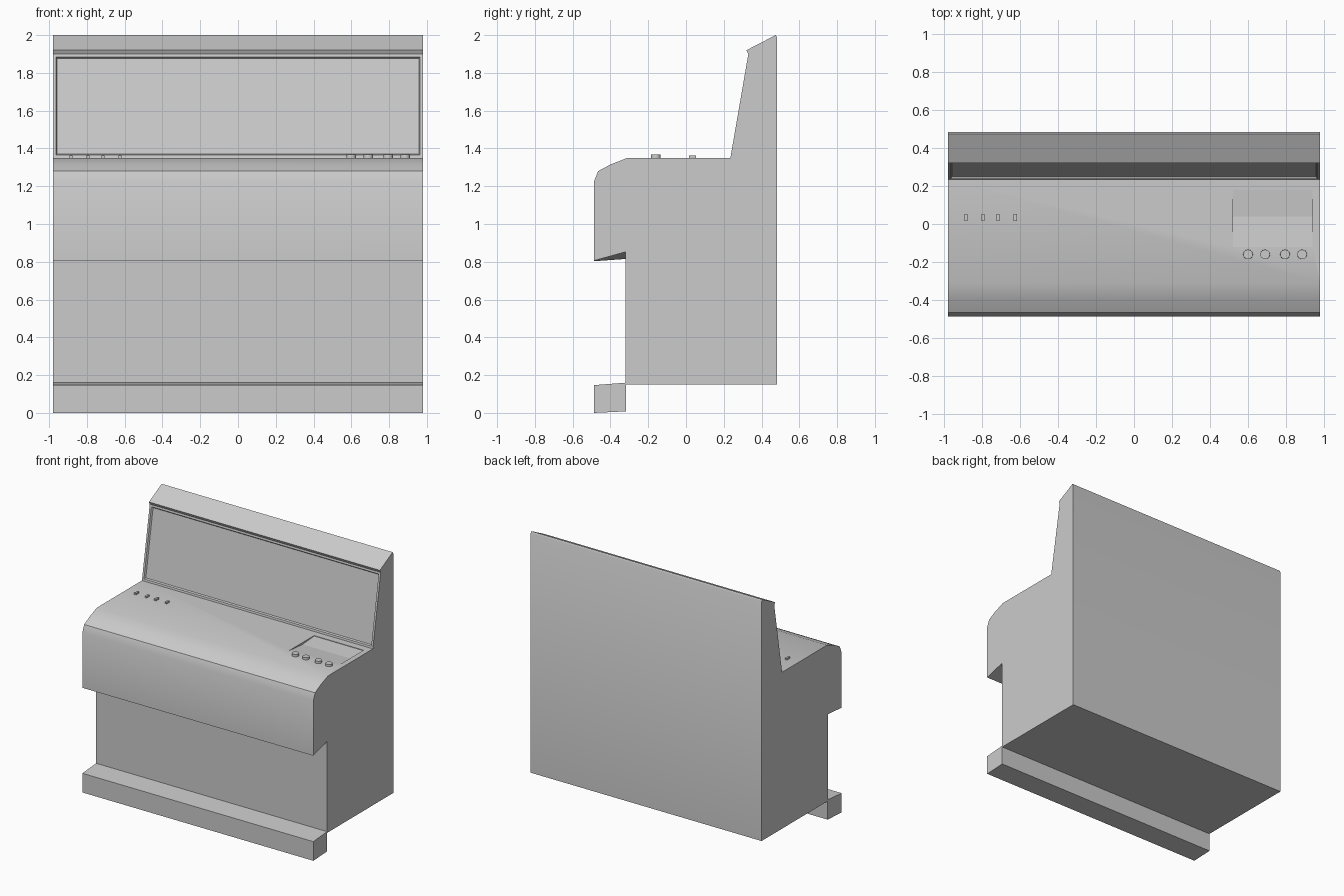
import bpy, bmesh, math
from mathutils import Vector

if "Cube" in bpy.data.objects:
    bpy.data.objects.remove(bpy.data.objects["Cube"])

HALF = 0.98


def add_mesh(name, bm):
    bmesh.ops.recalc_face_normals(bm, faces=bm.faces)
    mesh = bpy.data.meshes.new(name)
    bm.to_mesh(mesh)
    bm.free()
    obj = bpy.data.objects.new(name, mesh)
    bpy.context.collection.objects.link(obj)
    return obj


def prism(left, right, x0, x1):
    """Join two (y, z) outlines with equal point counts along x."""
    bm = bmesh.new()
    a = [bm.verts.new((x0, y, z)) for y, z in left]
    b = [bm.verts.new((x1, y, z)) for y, z in right]
    bm.faces.new(a)
    bm.faces.new(b[::-1])
    for i in range(len(a)):
        j = (i + 1) % len(a)
        bm.faces.new((a[i], a[j], b[j], b[i]))
    bmesh.ops.recalc_face_normals(bm, faces=bm.faces)
    return bm


def smooth(obj, angle=35):
    bpy.ops.object.select_all(action='DESELECT')
    obj.select_set(True)
    bpy.context.view_layer.objects.active = obj
    bpy.ops.object.shade_smooth_by_angle(angle=math.radians(angle))


# Main body: side profile, with the overhang's underside slightly twisted
shared = [(-0.32, 0.15), (0.483, 0.15), (0.483, 1.985), (0.475, 2.0),
          (0.32, 1.92), (0.33, 1.90), (0.235, 1.35), (-0.31, 1.35),
          (-0.40, 1.315), (-0.465, 1.28), (-0.487, 1.225)]
body_bm = prism(shared + [(-0.487, 0.803), (-0.32, 0.815)],
                shared + [(-0.487, 0.806), (-0.32, 0.852)], -HALF, HALF)

# Recessed upright panel with a narrow sloped lip
panel = min(body_bm.faces, key=lambda f:
            (f.calc_center_median() - Vector((0, 0.2825, 1.625))).length)
bmesh.ops.inset_region(body_bm, faces=[panel], thickness=0.022)
bmesh.ops.inset_region(body_bm, faces=[panel], thickness=0.01, depth=-0.012)
body = add_mesh("console_body", body_bm)

# Shallow sloped recess in the right end of the deck
wedge = [(-0.12, 1.349), (-0.12, 1.38), (0.18, 1.38), (0.18, 1.346), (0.04, 1.335)]
cutter = add_mesh("deck_recess_cutter", prism(wedge, wedge, 0.52, 0.94))
cutter.hide_render = True
cutter.hide_viewport = True
cut = body.modifiers.new("deck_recess", 'BOOLEAN')
cut.object = cutter
cut.operation = 'DIFFERENCE'
cut.solver = 'EXACT'
smooth(body)

# Foot rail
rail = [(-0.487, 0.0), (-0.318, 0.008), (-0.318, 0.16), (-0.487, 0.147)]
add_mesh("foot_rail", prism(rail, rail, -HALF, HALF))

# Round knobs on the right
for i, x in enumerate((0.60, 0.69, 0.795, 0.885)):
    bm = bmesh.new()
    bmesh.ops.create_cone(bm, cap_ends=True, segments=16, radius1=0.026,
                          radius2=0.025, depth=0.028)
    bmesh.ops.translate(bm, verts=bm.verts, vec=(x, -0.16, 1.353))
    smooth(add_mesh(f"knob_{i + 1}", bm))

# Small rectangular buttons on the left
for i, x in enumerate((-0.885, -0.795, -0.715, -0.625)):
    bm = bmesh.new()
    bmesh.ops.create_cube(bm, size=1)
    bmesh.ops.scale(bm, verts=bm.verts, vec=(0.016, 0.036, 0.022))
    bmesh.ops.translate(bm, verts=bm.verts, vec=(x, 0.035, 1.352))
    add_mesh(f"button_{i + 1}", bm)
